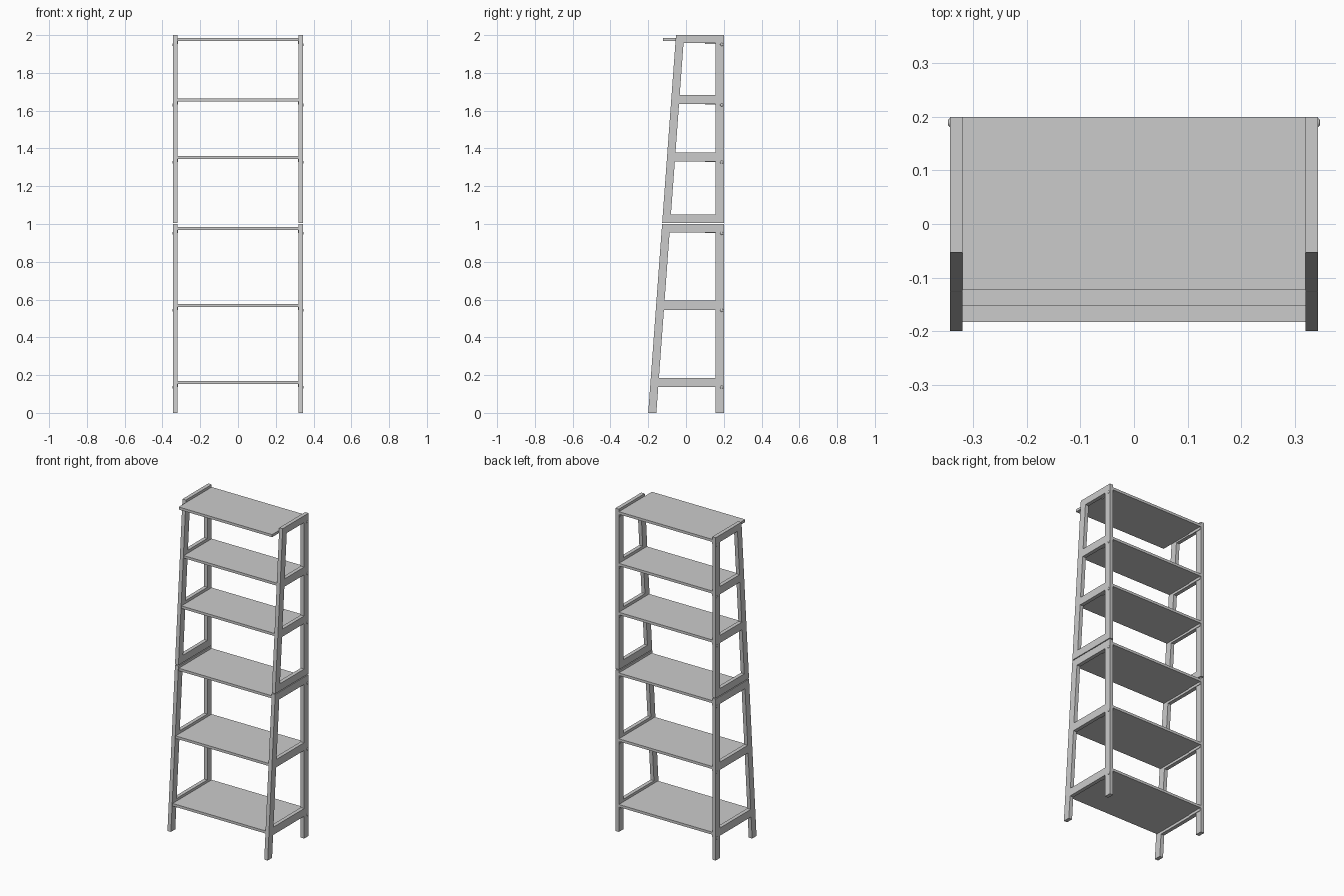
import bpy, bmesh, math
from mathutils import Matrix

if "Cube" in bpy.data.objects:
    bpy.data.objects.remove(bpy.data.objects["Cube"])

grey = bpy.data.materials.new("light grey")
grey.diffuse_color = (0.6, 0.6, 0.6, 1)
grey.use_nodes = True
grey.node_tree.nodes["Principled BSDF"].inputs["Base Color"].default_value = grey.diffuse_color

X_IN, X_OUT = 0.320, 0.3435   # inner and outer faces of the side frames
LEG = 0.043                   # leg depth


def front_y(z):
    return -0.2 + 0.0735 * z


def finish(bm, name):
    bmesh.ops.recalc_face_normals(bm, faces=bm.faces)
    mesh = bpy.data.meshes.new(name)
    bm.to_mesh(mesh)
    bm.free()
    mesh.materials.append(grey)
    obj = bpy.data.objects.new(name, mesh)
    bpy.context.collection.objects.link(obj)
    return obj


def box(name, x0, x1, y0, y1, z0, z1):
    bm = bmesh.new()
    bmesh.ops.create_cube(bm, size=1)
    for v in bm.verts:
        v.co.x = x1 if v.co.x > 0 else x0
        v.co.y = y1 if v.co.y > 0 else y0
        v.co.z = z1 if v.co.z > 0 else z0
    return finish(bm, name)


def side_frame(name, side, levels, rails):
    """Ladder of two legs joined by rails, cut from one panel."""
    bm = bmesh.new()
    rows = []
    for z in levels:
        f = front_y(z)
        rows.append([bm.verts.new((side * X_IN, y, z))
                     for y in (f, f + LEG, 0.2 - LEG, 0.2)])
    for i, (a, b) in enumerate(zip(rows, rows[1:])):
        for c in range(3):
            if c != 1 or i in rails:
                bm.faces.new((a[c], a[c + 1], b[c + 1], b[c]))
    # thicken outwards
    res = bmesh.ops.extrude_face_region(bm, geom=bm.faces[:], use_keep_orig=True)
    for v in res["geom"]:
        if isinstance(v, bmesh.types.BMVert):
            v.co.x = side * X_OUT
    return finish(bm, name)


LOWER = (0, 0.138, 0.186, 0.546, 0.594, 0.955, 1.0)
UPPER = (1.005, 1.05, 1.332, 1.379, 1.634, 1.682, 1.958, 2.0)

# Two stacked frames on each side
for label, s in (("left", -1), ("right", 1)):
    side_frame("lower_frame_" + label, s, LOWER, (1, 3, 5))
    side_frame("upper_frame_" + label, s, UPPER, (0, 2, 4, 6))

# Shelves: underside height, front edge
SHELVES = ((0.154, -0.183), (0.561, -0.153), (0.969, -0.123),
           (1.345, -0.097), (1.648, -0.074), (1.968, -0.123))
for i, (z, front) in enumerate(SHELVES, 1):
    box(f"shelf_{i}", -X_IN, X_IN, front, 0.2, z, z + 0.016)
    zb = z - 0.016
    for label, s in (("left", -1), ("right", 1)):
        # small bracket under each shelf end
        x0, x1 = sorted((s * 0.3165, s * X_IN))
        box(f"bracket_{i}_{label}", x0, x1, 0.1, 0.196, zb, z)
        # domed bolt head on the outside of the rear leg
        bm = bmesh.new()
        bmesh.ops.create_uvsphere(
            bm, u_segments=16, v_segments=8, radius=0.008,
            matrix=Matrix.Translation((s * X_OUT, 0.189, zb - 0.002))
            @ Matrix.Diagonal((0.5, 1, 1, 1)))
        for f in bm.faces:
            f.smooth = True
        finish(bm, f"bolt_{i}_{label}")
